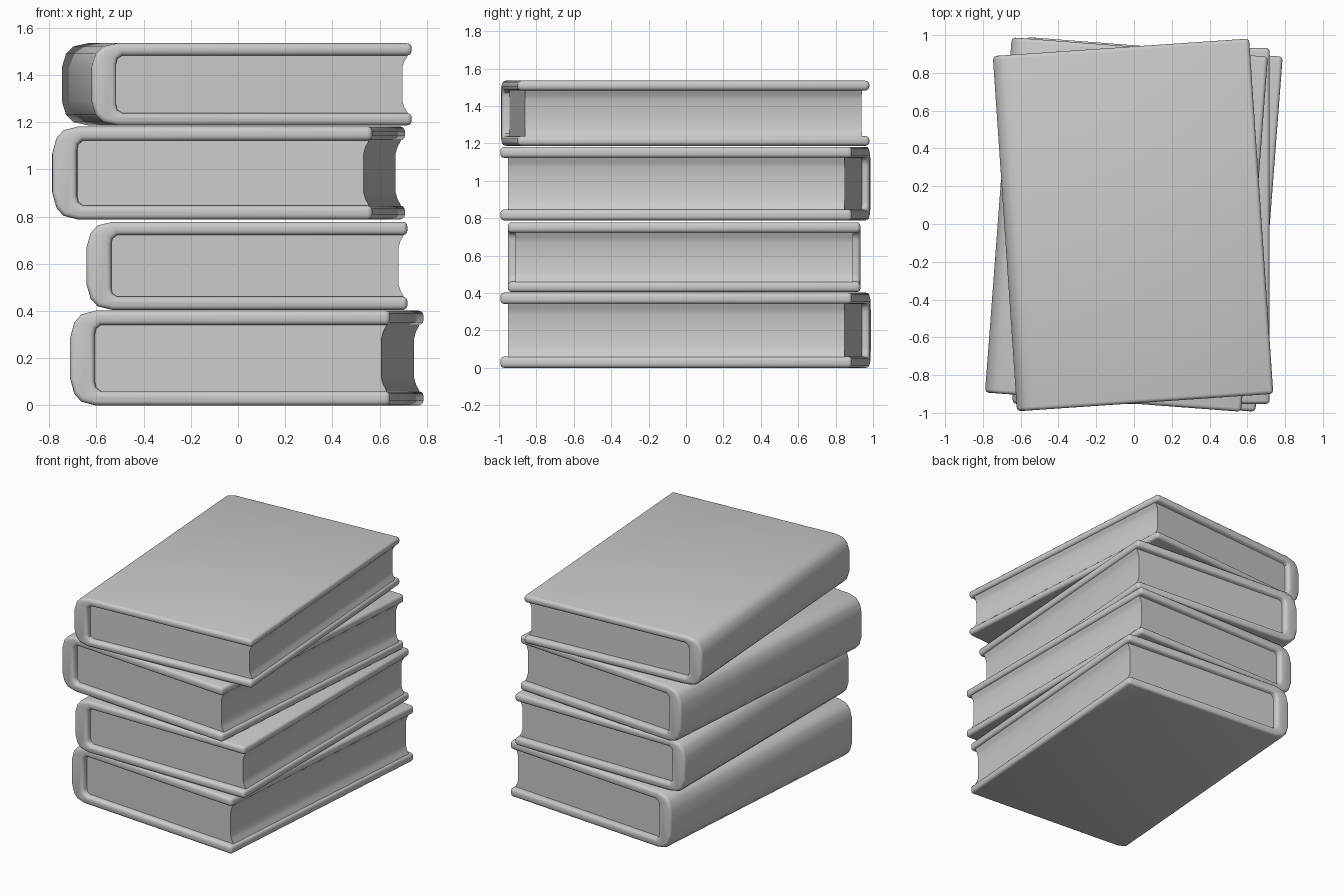
import bpy, bmesh, math

if "Cube" in bpy.data.objects:
    bpy.data.objects.remove(bpy.data.objects["Cube"])

W, L = 0.68, 0.9425  # half width and half length shared by all books


def prism(name, profile, half_len, bevel, parent_loc, rot):
    """Extrude an x-z profile along y, with rounded rims."""
    bm = bmesh.new()
    verts = [bm.verts.new((x, -half_len, z)) for x, z in profile]
    face = bm.faces.new(verts)
    ext = bmesh.ops.extrude_face_region(bm, geom=[face])
    moved = [g for g in ext["geom"] if isinstance(g, bmesh.types.BMVert)]
    bmesh.ops.translate(bm, verts=moved, vec=(0, 2 * half_len, 0))
    bmesh.ops.recalc_face_normals(bm, faces=bm.faces)
    mesh = bpy.data.meshes.new(name)
    bm.to_mesh(mesh)
    bm.free()
    ob = bpy.data.objects.new(name, mesh)
    bpy.context.collection.objects.link(ob)
    ob.location = parent_loc
    ob.rotation_euler.z = math.radians(rot)
    bpy.ops.object.select_all(action='DESELECT')
    ob.select_set(True)
    bpy.context.view_layer.objects.active = ob
    if bevel:
        mod = ob.modifiers.new("rounded_rim", 'BEVEL')
        mod.width = bevel
        mod.segments = 3
        mod.limit_method = 'ANGLE'
        mod.angle_limit = math.radians(50)
        bpy.ops.object.modifier_apply(modifier=mod.name)
    bpy.ops.object.shade_smooth_by_angle(angle=math.radians(40))
    return ob


def mirrored(upper, half_h):
    """Mirror an upper half profile in z, scaled to the book height."""
    return ([(x, z * half_h) for x, z in upper] +
            [(x, -z * half_h) for x, z in reversed(upper)])


def book(label, x, y, z0, z1, rot):
    half_h = (z1 - z0) / 2
    loc = (x, y, (z0 + z1) / 2)
    # hard cover: boards and rounded spine as one C-shaped profile
    outer = [(W, 1), (-0.57, 1), (-0.632, 0.92), (-0.662, 0.75), (-W, 0.42)]
    inner = [(-0.575, 0.5), (-0.57, 0.62), (-0.55, 0.70), (W, 0.70)]
    n = len(outer)
    ring = mirrored(outer, half_h) + mirrored(inner, half_h)[n - 1:] \
        + mirrored(inner, half_h)[:n - 1]
    prism(label + "_cover", ring, L, 0.02, loc, rot)
    # page block with a hollow fore edge
    pages = [(-0.60, 0.72), (0.665, 0.72), (0.661, 0.66), (0.65, 0.56), (0.642, 0.42)]
    prism(label + "_pages", mirrored(pages, half_h), L - 0.04, 0, loc, rot)


# lower inner profile must run from the fore edge to the spine, then back along the top
book("bottom_book", 0.037, -0.002, 0.0, 0.402, -4.4)
book("second_book", 0.038, -0.01, 0.405, 0.778, 0.0)
book("third_book", -0.04, -0.003, 0.788, 1.182, -4.3)
book("top_book", -0.005, -0.005, 1.187, 1.535, 3.9)
